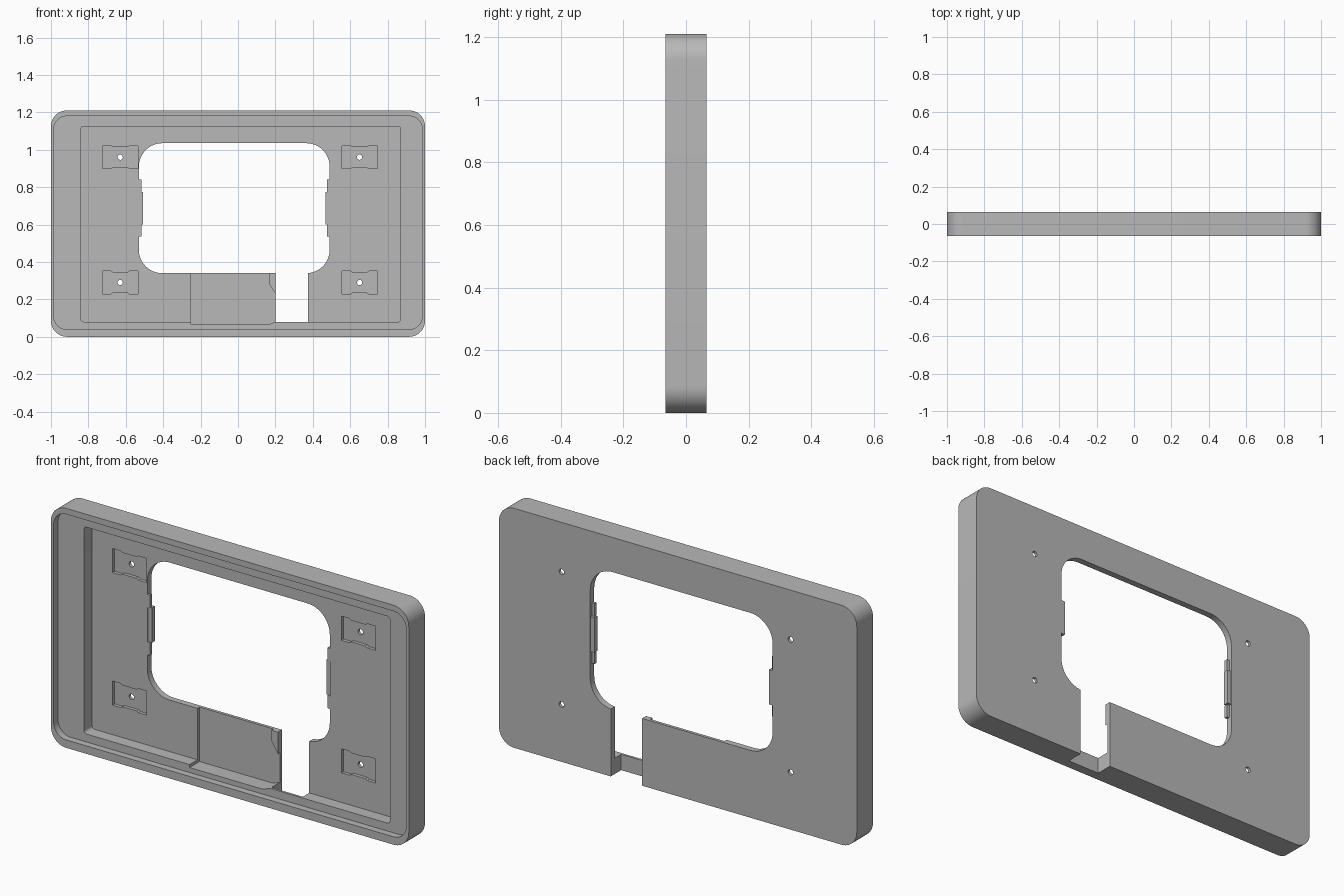
import bpy, bmesh, math

if "Cube" in bpy.data.objects:
    bpy.data.objects.remove(bpy.data.objects["Cube"])

grey = bpy.data.materials.new("plain grey")
grey.use_nodes = True
grey.diffuse_color = (0.48, 0.48, 0.48, 1)
grey.node_tree.nodes["Principled BSDF"].inputs["Base Color"].default_value = (0.48, 0.48, 0.48, 1)

# Depth levels from front to back
FRONT, LEDGE, FLOOR, THIN, BACK = -0.065, -0.03, 0.033, 0.05, 0.065
OUT = 0.2


def rounded(x0, x1, z0, z1, r, steps=12):
    """Outline of a rectangle with rounded corners."""
    pts = []
    corners = [(x1 - r, z1 - r), (x0 + r, z1 - r), (x0 + r, z0 + r), (x1 - r, z0 + r)]
    for i, (cx, cz) in enumerate(corners):
        for k in range(steps + 1):
            a = math.pi / 2 * (i + k / steps)
            pts.append((cx + r * math.cos(a), cz + r * math.sin(a)))
    return pts


def box(x0, x1, z0, z1):
    return [(x0, z0), (x1, z0), (x1, z1), (x0, z1)]


def prism(name, outline, y0, y1):
    """Extrude an x-z outline from y0 to y1."""
    bm = bmesh.new()
    face = bm.faces.new([bm.verts.new((x, y0, z)) for x, z in outline])
    ext = bmesh.ops.extrude_face_region(bm, geom=[face])
    verts = [g for g in ext["geom"] if isinstance(g, bmesh.types.BMVert)]
    bmesh.ops.translate(bm, verts=verts, vec=(0, y1 - y0, 0))
    bmesh.ops.recalc_face_normals(bm, faces=bm.faces)
    mesh = bpy.data.meshes.new(name)
    bm.to_mesh(mesh)
    bm.free()
    mesh.materials.append(grey)
    obj = bpy.data.objects.new(name, mesh)
    bpy.context.collection.objects.link(obj)
    return obj


def activate(obj):
    bpy.ops.object.select_all(action="DESELECT")
    obj.select_set(True)
    bpy.context.view_layer.objects.active = obj


def cut(target, outline, y0, y1):
    cutter = prism("cutter", outline, y0, y1)
    cutter.hide_render = True
    mod = target.modifiers.new("cut", "BOOLEAN")
    mod.operation = "DIFFERENCE"
    mod.solver = "EXACT"
    mod.object = cutter
    activate(target)
    bpy.ops.object.modifier_apply(modifier=mod.name)
    bpy.data.objects.remove(cutter)


# Outer body, shallow front lip and deep tray
frame = prism("frame", rounded(-1, 1, 0, 1.21, 0.085), FRONT, BACK)
cut(frame, rounded(-0.985, 0.985, 0.04, 1.18, 0.07), -OUT, LEDGE)
cut(frame, rounded(-0.84, 0.87, 0.08, 1.125, 0.015, 4), -OUT, FLOOR)

# Central window
cut(frame, rounded(-0.53, 0.49, 0.34, 1.035, 0.125), -OUT, OUT)

# Thinned cable bay below the window
bay = [(-0.25, 0.065), (0.16, 0.065), (0.2, 0.08), (0.25, 0.08), (0.25, 0.4), (-0.25, 0.4)]
cut(frame, bay, -OUT, THIN)

# Cable slot, open through the back and the bottom
cut(frame, box(0.2, 0.375, -0.1, 0.42), -0.018, OUT)

# Screw pockets with waisted long sides, and screw holes
for cx in (-0.63, 0.65):
    for cz in (0.29, 0.96):
        w, m, h, d = 0.095, 0.05, 0.061, 0.054
        top = [(w, h), (m, h), (m - 0.01, d), (0.01 - m, d), (-m, h), (-w, h)]
        pocket = [(cx + x, cz + z) for x, z in top]
        pocket += [(cx + x, cz - z) for x, z in reversed(top)]
        cut(frame, pocket, -0.01, THIN)
        ring = [(cx + 0.014 * math.cos(a), cz + 0.014 * math.sin(a))
                for a in (math.tau * k / 20 for k in range(20))]
        cut(frame, ring, -OUT, OUT)

activate(frame)
bpy.ops.object.shade_smooth_by_angle(angle=math.radians(25))

# Corner stop beside the slot
prism("slot_stop", [(0.165, 0.34), (0.165, 0.285), (0.2, 0.23), (0.2, 0.34)], FLOOR, 0.055)

# Clips on both sides of the window
for side, edge, s in (("right", -0.53, 1), ("left", 0.49, -1)):
    def span(reach, z0, z1):
        a, b = sorted((edge - s * 0.01, edge + s * reach))
        return box(a, b, z0, z1)
    prism(side + "_clip_middle", span(0.022, 0.6, 0.775), FLOOR + 0.006, BACK - 0.001)
    prism(side + "_clip_lower", span(0.014, 0.535, 0.6), FLOOR + 0.001, THIN)
    prism(side + "_clip_upper", span(0.014, 0.775, 0.84), FLOOR + 0.001, THIN)
